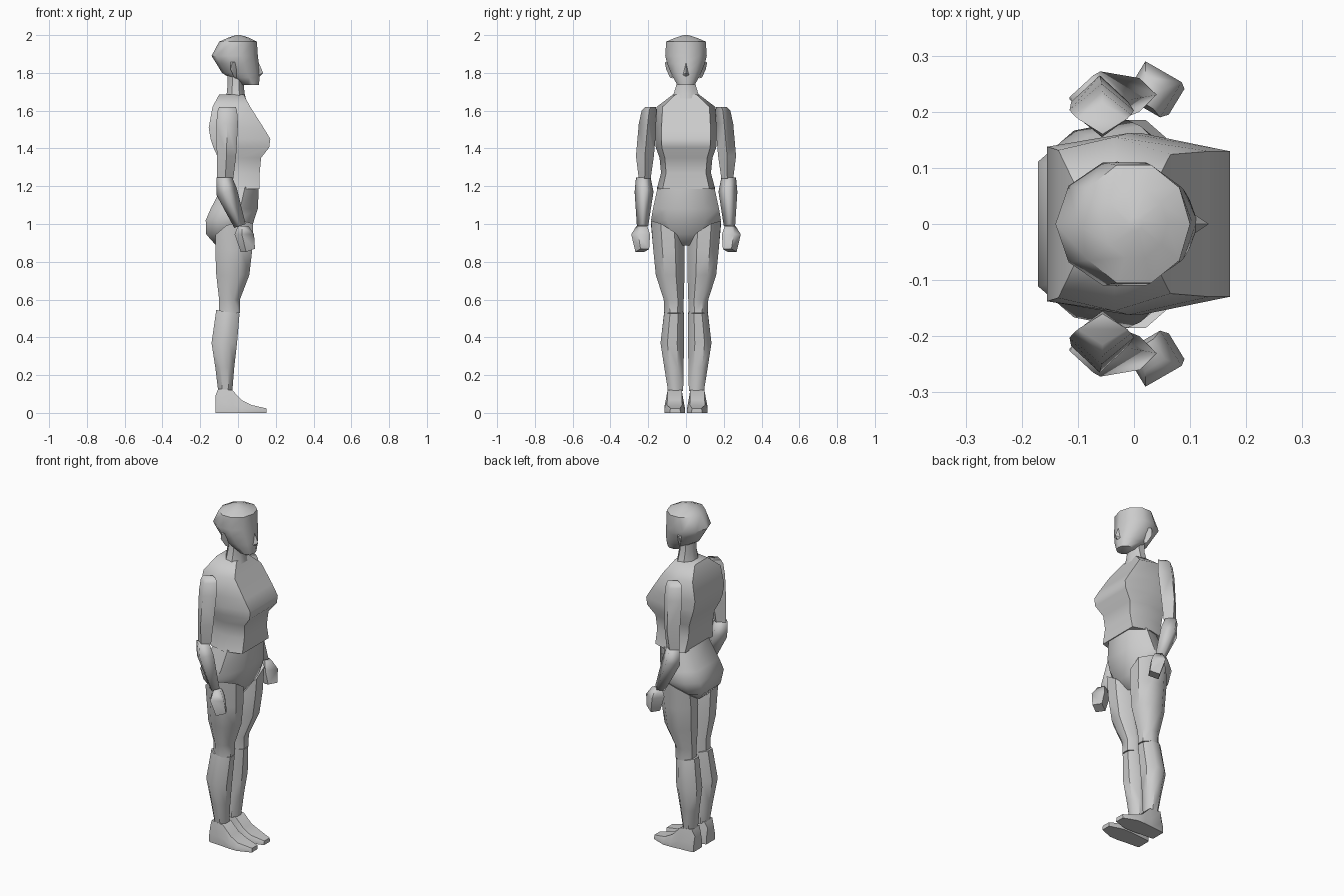
import bpy, bmesh, math


def ngon(n, phase=0.0):
    """Unit cross-section stretched to fill the -1..1 box."""
    p = [(math.cos(phase + math.tau * i / n), math.sin(phase + math.tau * i / n)) for i in range(n)]
    mx, my = max(abs(a) for a, b in p), max(abs(b) for a, b in p)
    return [(a / mx, b / my) for a, b in p]


def finish(name, bm, angle):
    bmesh.ops.recalc_face_normals(bm, faces=bm.faces)
    for f in bm.faces:
        f.smooth = True
    for e in bm.edges:
        e.smooth = e.is_manifold and e.calc_face_angle(0) < math.radians(angle)
    me = bpy.data.meshes.new(name)
    bm.to_mesh(me)
    bm.free()
    ob = bpy.data.objects.new(name, me)
    bpy.context.collection.objects.link(ob)
    return ob


def loft(name, section, rings, side=1, angle=45):
    """Rings: (z, x0, x1, y0, y1, tilt along x, tilt along y)."""
    bm = bmesh.new()
    loops = []
    for r in rings:
        z, x0, x1, y0, y1 = r[:5]
        tx, ty = r[5:] if len(r) > 5 else (0, 0)
        loops.append([bm.verts.new(((x0 + x1) / 2 + u * (x1 - x0) / 2,
                                    side * ((y0 + y1) / 2 + v * (y1 - y0) / 2),
                                    z + u * tx + v * ty)) for u, v in section])
    n = len(section)
    for a, b in zip(loops, loops[1:]):
        for i in range(n):
            j = (i + 1) % n
            bm.faces.new((a[i], a[j], b[j], b[i]))
    bm.faces.new(loops[0])
    bm.faces.new(loops[-1])
    return finish(name, bm, angle)


def centred(rings):
    return [(z, x0, x1, -w, w) + tuple(t) for z, x0, x1, w, *t in rings]


def hull(name, pts, angle=30):
    bm = bmesh.new()
    for p in pts:
        bm.verts.new(p)
    bmesh.ops.convex_hull(bm, input=bm.verts)
    return finish(name, bm, angle)


# head and neck
loft("head", ngon(10), centred([
    (1.735, 0.02, 0.11, 0.045), (1.775, -0.045, 0.115, 0.068),
    (1.80, -0.085, 0.115, 0.08), (1.85, -0.115, 0.11, 0.1),
    (1.89, -0.14, 0.105, 0.11), (1.965, -0.10, 0.10, 0.105),
    (1.985, -0.055, 0.06, 0.06), (2.0, -0.01, 0.015, 0.012)]))
loft("neck", ngon(8, math.pi / 8), centred([
    (1.65, -0.07, 0.045, 0.075), (1.69, -0.06, 0.035, 0.065),
    (1.74, -0.055, 0.03, 0.05), (1.82, -0.055, 0.03, 0.05)]))
hull("nose", [(0.105, 0, 1.865), (0.133, 0, 1.80), (0.10, 0.022, 1.785),
              (0.10, -0.022, 1.785), (0.11, 0, 1.775)])

# torso with full chest and narrow waist
chest = [(-1, -.85), (0, -1), (1, -.8), (1, .8), (0, 1), (-1, .85)]
loft("torso", chest, centred([
    (1.185, -0.085, 0.115, 0.155), (1.27, -0.095, 0.115, 0.132),
    (1.35, -0.105, 0.122, 0.14), (1.405, -0.13, 0.165, 0.16),
    (1.45, -0.145, 0.171, 0.162), (1.51, -0.155, 0.135, 0.162),
    (1.62, -0.135, 0.065, 0.155), (1.685, -0.10, 0.03, 0.07)]), angle=50)

# pelvis
hips = [(-1, -.6), (-.5, -.9), (.25, -1), (1, -.55),
        (1, .55), (.25, 1), (-.5, .9), (-1, .6)]
loft("pelvis", hips, centred([
    (0.885, -0.115, 0.03, 0.06), (0.945, -0.168, 0.065, 0.14),
    (1.02, -0.171, 0.085, 0.185), (1.08, -0.145, 0.105, 0.175),
    (1.195, -0.085, 0.11, 0.15)]), angle=50)

octo = ngon(8, math.pi / 8)
diamond = ngon(4)
for side, tag in ((1, "left"), (-1, "right")):
    # ear
    hull(tag + "_ear", [(x, side * y, z) for x, y, z in (
        (-0.04, .10, 1.86), (0.0, .092, 1.86), (-0.03, .112, 1.855),
        (-0.04, .105, 1.82), (-0.01, .07, 1.77), (-0.02, .085, 1.775))])
    # leg
    loft(tag + "_thigh", octo, [
        (0.53, -0.10, 0.01, 0.015, 0.115), (0.60, -0.10, 0.01, 0.012, 0.118),
        (0.73, -0.115, 0.06, 0.008, 0.16), (0.86, -0.12, 0.075, 0.008, 0.173),
        (0.95, -0.12, 0.08, 0.01, 0.185, 0.03, 0.055)], side)
    loft(tag + "_shin", octo, [
        (0.115, -0.105, -0.03, 0.015, 0.095), (0.24, -0.12, -0.02, 0.013, 0.115),
        (0.37, -0.14, -0.005, 0.01, 0.135), (0.535, -0.115, 0.008, 0.012, 0.115, -0.01, 0)], side)
    # foot: sections along x (x, inner y, outer y, top z)
    bm = bmesh.new()
    loops = []
    for x, y0, y1, z, k in ((-0.12, .02, .10, .09, .7), (-0.105, .015, .105, .128, .8),
                            (-0.03, .01, .11, .12, .75), (0.02, .006, .115, .068, .7),
                            (0.07, .006, .115, .042, .75), (0.15, .03, .085, .024, .9)):
        c, h = (y0 + y1) / 2, (y1 - y0) / 2
        loops.append([bm.verts.new((x, side * (c + h * v), zz)) for v, zz in
                      ((-1, 0), (-1, z * .4), (-k, z), (k, z), (1, z * .4), (1, 0))])
    for a, b in zip(loops, loops[1:]):
        for i in range(6):
            bm.faces.new((a[i], a[(i + 1) % 6], b[(i + 1) % 6], b[i]))
    bm.faces.new(loops[0])
    bm.faces.new(loops[-1])
    finish(tag + "_foot", bm, 50)
    # arm
    loft(tag + "_upper_arm", diamond, [
        (1.24, -0.11, -0.025, 0.187, 0.25), (1.36, -0.112, -0.01, 0.17, 0.265),
        (1.53, -0.115, 0.0, 0.155, 0.25), (1.60, -0.108, -0.005, 0.155, 0.235),
        (1.62, -0.10, -0.012, 0.16, 0.215)], side, 80)
    loft(tag + "_forearm", diamond, [
        (0.99, -0.02, 0.04, 0.20, 0.26, 0.01, 0), (1.17, -0.115, -0.005, 0.172, 0.272, 0.015, 0),
        (1.245, -0.115, -0.03, 0.187, 0.265)], side, 95)
    loft(tag + "_hand", ngon(4, 0.25), [
        (0.86, 0.015, 0.09, 0.195, 0.268, 0.01, -0.005), (0.945, -0.018, 0.085, 0.19, 0.29),
        (0.99, 0.0, 0.055, 0.205, 0.262)], side, 80)
